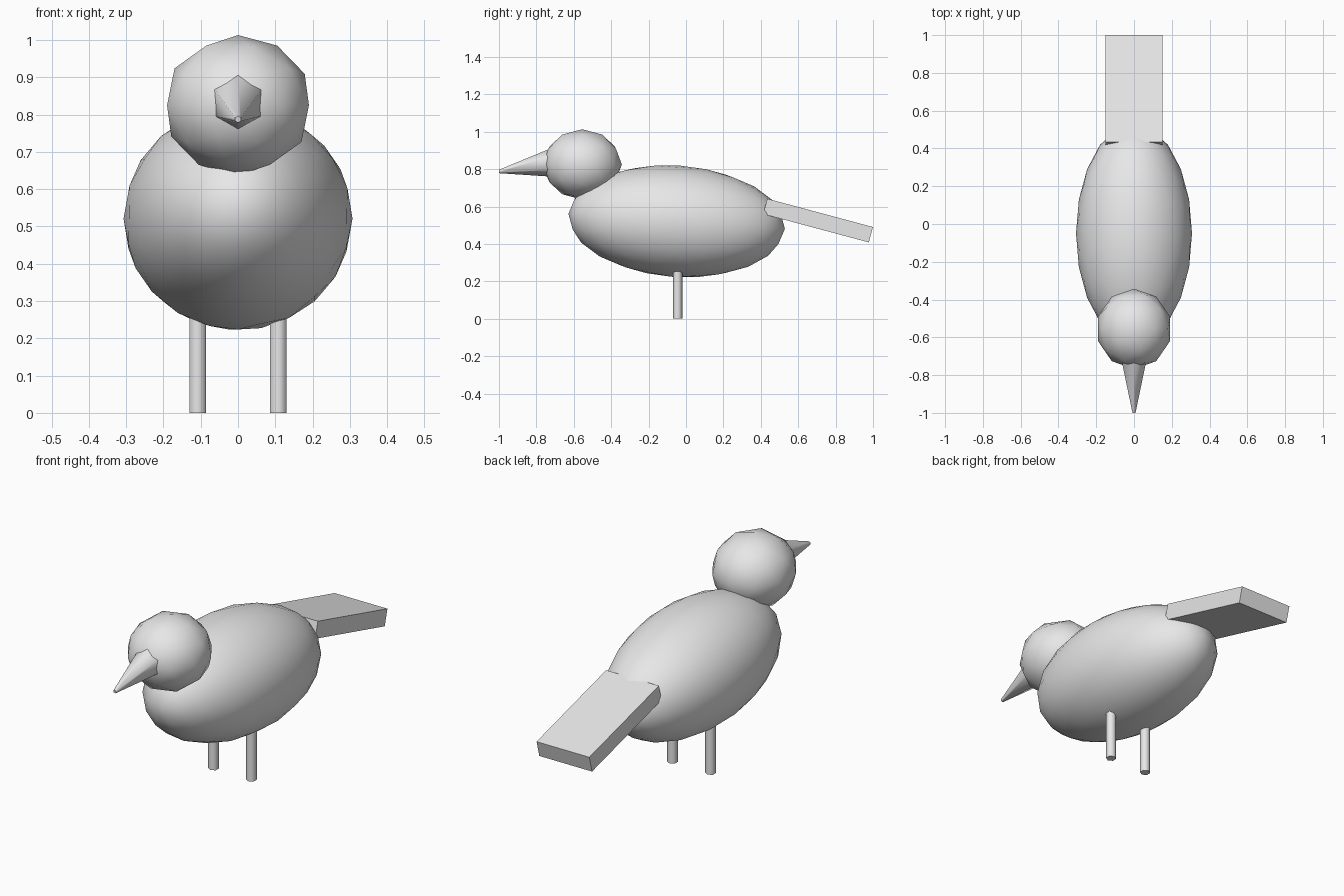
import bpy
from math import radians, atan2, hypot, pi

old = bpy.data.objects.get("Cube")
if old:
    bpy.data.objects.remove(old, do_unlink=True)

grey = bpy.data.materials.new("plain_grey")
grey.use_nodes = True
grey.diffuse_color = (0.8, 0.8, 0.8, 1)
grey.node_tree.nodes["Principled BSDF"].inputs["Base Color"].default_value = (0.8, 0.8, 0.8, 1)


def finish(name):
    """Name, colour and shade the newly added primitive."""
    part = bpy.context.object
    part.name = name
    part.data.materials.append(grey)
    bpy.ops.object.shade_smooth_by_angle(angle=radians(65))
    return part


def ball(name, detail, centre, radii, tilt=0):
    bpy.ops.mesh.primitive_ico_sphere_add(subdivisions=detail, radius=1, location=centre)
    part = finish(name)
    part.scale = radii
    part.rotation_euler.x = radians(tilt)


# Body and head
ball("body", 3, (0, -0.05, 0.521), (0.307, 0.58, 0.298), tilt=-4)
ball("head", 2, (0, -0.555, 0.825), (0.2, 0.212, 0.188))

# Beak: six-sided cone drooping forward from the head
base_y, base_z, tip_y, tip_z = -0.72, 0.833, -1.0, 0.787
drop, reach = base_z - tip_z, base_y - tip_y
bpy.ops.mesh.primitive_cone_add(
    vertices=6, radius1=0.075, radius2=0.009, depth=hypot(drop, reach),
    location=(0, (base_y + tip_y) / 2, (base_z + tip_z) / 2),
    rotation=(pi / 2 + atan2(drop, reach), 0, 0))
finish("beak")

# Tail: flat slab sloping down behind the body
bpy.ops.mesh.primitive_cube_add(size=1, location=(0, 0.706, 0.525),
                                rotation=(radians(-15), 0, 0))
finish("tail").scale = (0.3, 0.585, 0.085)

# Legs: thin six-sided posts
for side, x in (("left", 0.108), ("right", -0.108)):
    bpy.ops.mesh.primitive_cylinder_add(vertices=6, radius=0.025, depth=0.33,
                                        location=(x, -0.045, 0.165))
    finish(side + "_leg")
